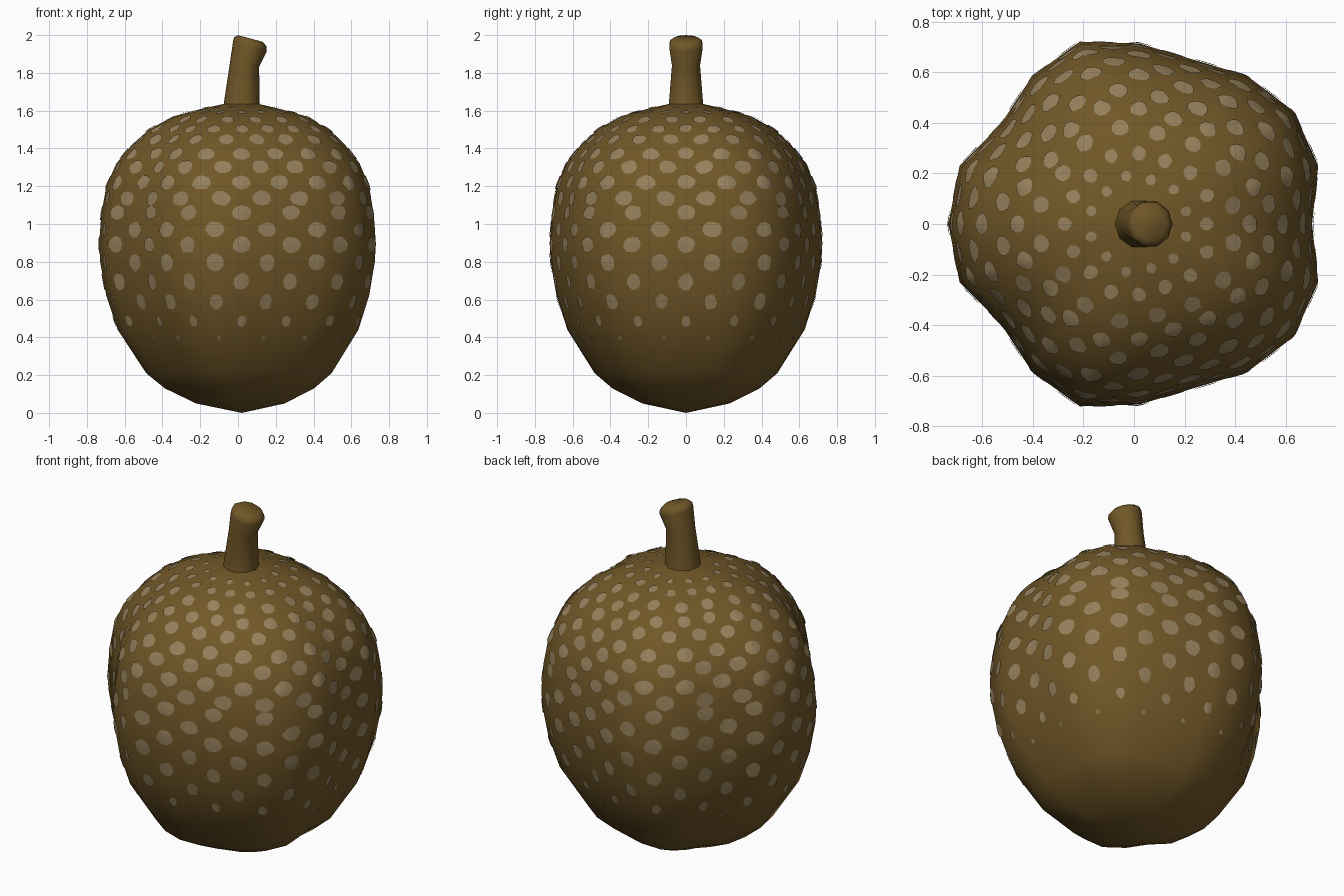
import bpy, bmesh, math, random
from mathutils import Vector, Matrix
from mathutils.bvhtree import BVHTree

if "Cube" in bpy.data.objects:
    bpy.data.objects.remove(bpy.data.objects["Cube"])

random.seed(4)


def material(name, rgb):
    m = bpy.data.materials.new(name)
    m.diffuse_color = (*rgb, 1)
    m.use_nodes = True
    m.node_tree.nodes["Principled BSDF"].inputs["Base Color"].default_value = m.diffuse_color
    return m


brown = material("brown skin", (0.165, 0.096, 0.021))
tan = material("tan spots", (0.30, 0.215, 0.105))


def make_object(name, bm, mat, angle=None):
    mesh = bpy.data.meshes.new(name)
    bm.to_mesh(mesh)
    bm.free()
    ob = bpy.data.objects.new(name, mesh)
    bpy.context.collection.objects.link(ob)
    mesh.materials.append(mat)
    for p in mesh.polygons:
        p.use_smooth = True
    if angle:
        bpy.context.view_layer.objects.active = ob
        ob.select_set(True)
        bpy.ops.object.shade_smooth_by_angle(angle=math.radians(angle))
        ob.select_set(False)
    return ob


def skin(bm, rings):
    """Bridge equal-length rings of vertices with quads."""
    for a, b in zip(rings, rings[1:]):
        n = len(a)
        for i in range(n):
            j = (i + 1) % n
            bm.faces.new((a[i], a[j], b[j], b[i]))


# Body: five-lobed cross-section swept up a rounded profile
CX = 0.02
half = [.685, .746, .758, .726, .685, .715, .759, .722, .675, .747, .755]
lobes = half + half[-2:0:-1]
profile = [(.05, .32), (.13, .54), (.21, .67), (.44, .87), (.62, .95), (.80, .993),
           (.90, 1), (1.05, .985), (1.20, .95), (1.32, .88), (1.42, .77),
           (1.50, .65), (1.57, .48), (1.61, .28), (1.64, .10)]
bm = bmesh.new()
rings = []
for z, s in profile:
    ring = []
    for i, r in enumerate(lobes):
        a = i * math.tau / len(lobes)
        ring.append(bm.verts.new((CX + r * s * math.cos(a), r * s * math.sin(a), z)))
    rings.append(ring)
skin(bm, rings)
tip = bm.verts.new((CX, 0, 0))
for i in range(len(lobes)):
    bm.faces.new((tip, rings[0][(i + 1) % len(lobes)], rings[0][i]))
bm.faces.new(rings[-1])
bmesh.ops.recalc_face_normals(bm, faces=bm.faces)
tree = BVHTree.FromBMesh(bm)
make_object("fruit_body", bm, brown)

# Stem: leaning ten-sided stalk with a tilted flared end
bm = bmesh.new()
rings = []
for x, z, r, tilt in [(.02, 1.61, .097, 0), (.02, 1.64, .095, 0), (.034, 1.84, .078, 5),
                      (.063, 1.94, .093, 16), (.065, 1.965, .089, 16), (.066, 1.982, .068, 15)]:
    rot = Matrix.Rotation(math.radians(tilt), 3, 'Y')
    rings.append([bm.verts.new(Vector((x, 0, z)) + rot @ Vector(
        (r * math.cos(k * math.tau / 10), r * math.sin(k * math.tau / 10), 0))) for k in range(10)])
skin(bm, rings)
bm.faces.new(rings[-1])
bmesh.ops.recalc_face_normals(bm, faces=bm.faces)
make_object("stem", bm, brown, 50)


# Spots: thin plates draped over the body in staggered rows
def spot(bm, angle, z, w, h):
    d = Vector((math.cos(angle), math.sin(angle), 0))
    c, n, _, _ = tree.ray_cast(Vector((CX, 0, z)) + d * 2, -d)
    if c is None:
        return
    u = Vector((0, 0, 1)).cross(d).normalized()
    u = (u - n * u.dot(n)).normalized()
    v = n.cross(u)

    def drape(a, k):
        p = c + u * (w * k * math.cos(a)) + v * (h * k * math.sin(a))
        hit, fn, _, _ = tree.ray_cast(p + n * .1, -n)
        return bm.verts.new((hit or p) + (fn or n) * .005)

    turn = random.random()
    wob = [random.uniform(.9, 1.08) for _ in range(10)]
    out = [[drape(turn + i * math.tau / 10, f * wob[i]) for i in range(10)] for f in (1, .5)]
    skin(bm, out)
    mid = drape(0, 0)
    for i in range(10):
        bm.faces.new((out[1][i], out[1][(i + 1) % 10], mid))


# height, spots in the row, half width, half height
rows = [(.40, 16, .011, .013), (.488, 16, .024, .031), (.59, 16, .034, .044),
        (.695, 16, .040, .046), (.796, 16, .045, .046), (.89, 16, .050, .044),
        (.97, 16, .050, .042), (1.06, 16, .050, .040), (1.135, 20, .051, .040),
        (1.22, 20, .050, .040), (1.30, 20, .047, .039), (1.37, 20, .045, .039),
        (1.445, 20, .041, .038), (1.505, 20, .036, .036), (1.55, 16, .035, .036),
        (1.588, 16, .027, .030), (1.613, 12, .020, .022)]
bm = bmesh.new()
for k, (z, n, w, h) in enumerate(rows):
    for i in range(n):
        spot(bm, (i + .5 * (k % 2 == 0)) * math.tau / n, z, w, h)
make_object("skin_spots", bm, tan)
